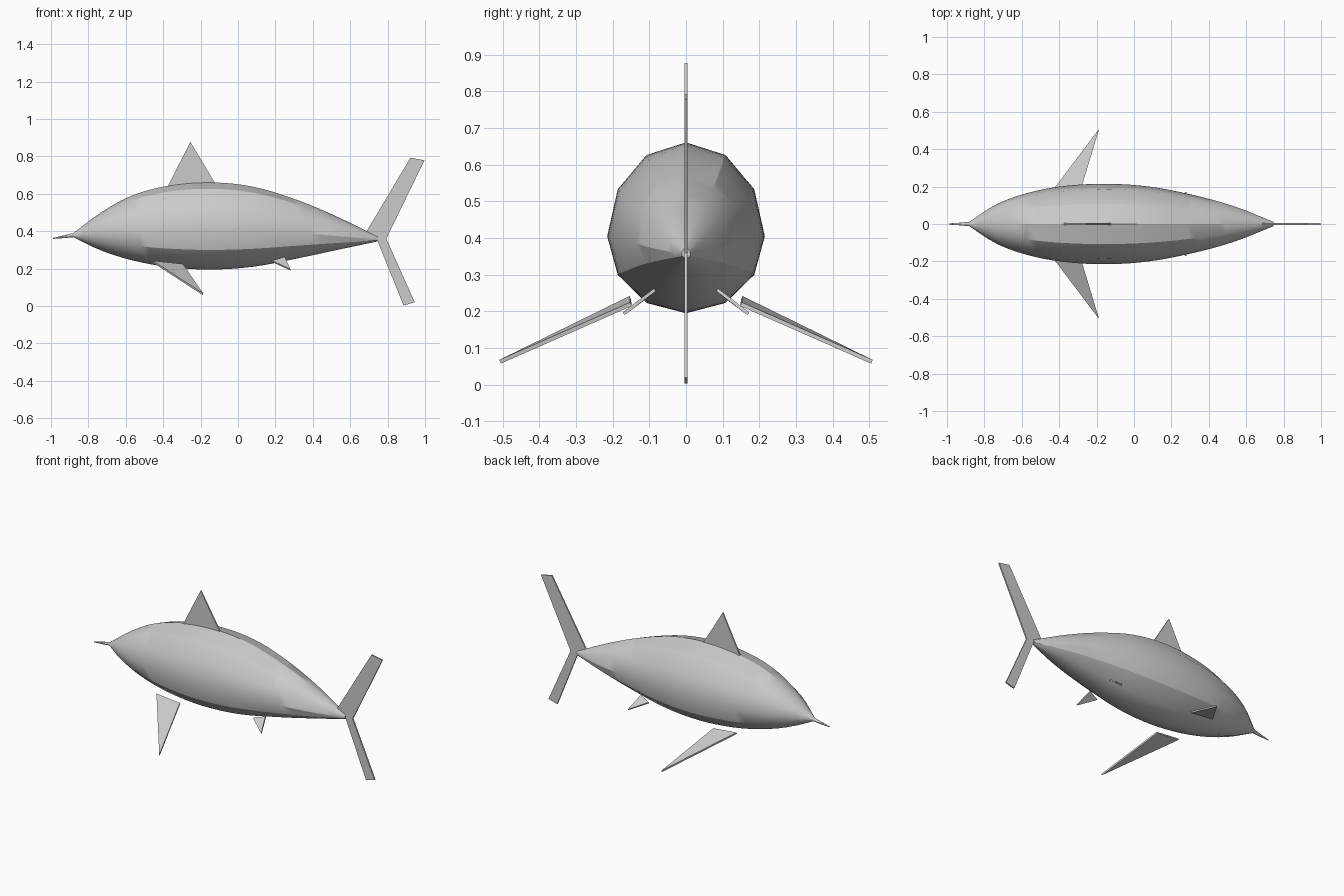
import bpy, bmesh, math
from mathutils import Vector

cube = bpy.data.objects.get("Cube")
if cube:
    bpy.data.objects.remove(cube, do_unlink=True)

grey = bpy.data.materials.new("fish grey")
grey.use_nodes = True
COLOUR = (0.6, 0.6, 0.6, 1)
grey.diffuse_color = COLOUR
grey.node_tree.nodes["Principled BSDF"].inputs["Base Color"].default_value = COLOUR


def finish(name, bm):
    bmesh.ops.recalc_face_normals(bm, faces=bm.faces)
    mesh = bpy.data.meshes.new(name)
    bm.to_mesh(mesh)
    bm.free()
    mesh.materials.append(grey)
    obj = bpy.data.objects.new(name, mesh)
    bpy.context.collection.objects.link(obj)
    return obj


def plate(name, outline, thickness):
    """Flat fin: a polygon extruded evenly to both sides."""
    bm = bmesh.new()
    pts = [Vector(p) for p in outline]
    normal = (pts[1] - pts[0]).cross(pts[2] - pts[0]).normalized()
    face = bm.faces.new([bm.verts.new(p - normal * thickness / 2) for p in pts])
    new = bmesh.ops.extrude_face_region(bm, geom=[face])["geom"]
    moved = [v for v in new if isinstance(v, bmesh.types.BMVert)]
    bmesh.ops.translate(bm, verts=moved, vec=normal * thickness)
    return finish(name, bm)


def spline(knots, x):
    """Smooth interpolation through rows of (x, values...)."""
    i = max(k for k in range(len(knots) - 1) if knots[k][0] <= x + 1e-6)
    a, b = knots[i], knots[i + 1]
    p, n = knots[max(i - 1, 0)], knots[min(i + 2, len(knots) - 1)]
    h = b[0] - a[0]
    t = (x - a[0]) / h
    out = []
    for c in range(1, len(a)):
        m0 = (b[c] - p[c]) / (b[0] - p[0]) * h
        m1 = (n[c] - a[c]) / (n[0] - a[0]) * h
        out.append((2*t**3 - 3*t**2 + 1) * a[c] + (t**3 - 2*t**2 + t) * m0
                   + (3*t**2 - 2*t**3) * b[c] + (t**3 - t**2) * m1)
    return out


# Body: twelve-sided sections, each row is x, top, middle, bottom, half width
knots = [
    (-0.88, 0.390, 0.380, 0.368, 0.012),
    (-0.74, 0.495, 0.397, 0.300, 0.103),
    (-0.58, 0.585, 0.402, 0.248, 0.163),
    (-0.39, 0.640, 0.405, 0.211, 0.201),
    (-0.16, 0.661, 0.405, 0.195, 0.215),
    (0.08, 0.638, 0.402, 0.210, 0.200),
    (0.33, 0.562, 0.390, 0.257, 0.152),
    (0.54, 0.473, 0.373, 0.302, 0.093),
    (0.745, 0.372, 0.357, 0.345, 0.012),
]
STEPS = 32
stations = [(-0.99, 0.364, 0.362, 0.359, 0.003), (-0.93, 0.378, 0.371, 0.363, 0.007)]
for s in range(STEPS + 1):
    x = knots[0][0] + (knots[-1][0] - knots[0][0]) * s / STEPS
    stations.append((x, *spline(knots, x)))

bm = bmesh.new()
rings = []
for x, top, mid, bottom, half in stations:
    ring = []
    for k in range(12):
        a = math.tau * k / 12
        up = math.cos(a)
        rise = (top - mid) if up > 0 else (mid - bottom)
        ring.append(bm.verts.new((x, half * math.sin(a), mid + rise * up)))
    rings.append(ring)
for r, q in zip(rings, rings[1:]):
    for k in range(12):
        bm.faces.new((r[k], r[k - 1], q[k - 1], q[k]))
bm.faces.new(rings[0])
bm.faces.new(rings[-1])
body = finish("body", bm)
bpy.ops.object.select_all(action="DESELECT")
body.select_set(True)
bpy.context.view_layer.objects.active = body
bpy.ops.object.shade_smooth_by_angle(angle=math.radians(30))

# Upright fins on the centre line
plate("dorsal_fin", [(-0.385, 0, 0.62), (-0.255, 0, 0.878), (-0.115, 0, 0.645)], 0.009)
plate("tail_fin_upper", [(0.685, 0, 0.395), (0.922, 0, 0.793), (0.997, 0, 0.779),
                         (0.793, 0, 0.36), (0.745, 0, 0.35)], 0.009)
plate("tail_fin_lower", [(0.745, 0, 0.35), (0.793, 0, 0.36),
                         (0.945, 0, 0.02), (0.885, 0, 0.003)], 0.009)

# Paired fins, mirrored across the body
for side, label in ((1, "back"), (-1, "front")):
    plate(label + "_pectoral_fin", [(-0.455, side * 0.152, 0.237),
          (-0.295, side * 0.150, 0.220), (-0.187, side * 0.507, 0.063)], 0.011)
    plate(label + "_pelvic_fin", [(0.18, side * 0.108, 0.240),
          (0.25, side * 0.085, 0.259), (0.28, side * 0.170, 0.194)], 0.009)
